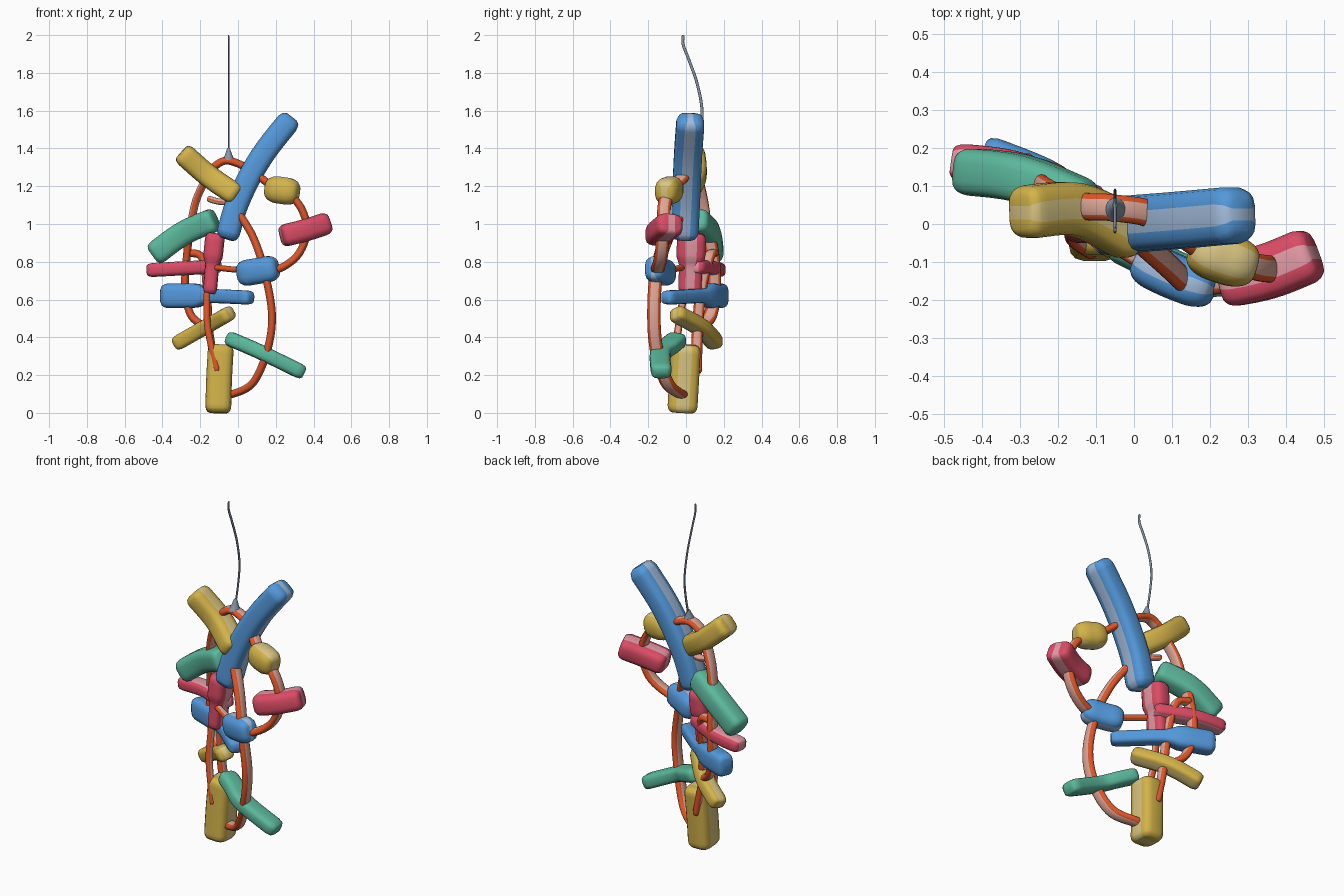
import bpy, bmesh, math
from mathutils import Vector

cube = bpy.data.objects.get("Cube")
if cube:
    bpy.data.objects.remove(cube, do_unlink=True)


def material(name, hex_code):
    srgb = [int(hex_code[i:i + 2], 16) / 255 for i in (0, 2, 4)]
    col = [c / 12.92 if c < 0.04 else ((c + 0.055) / 1.055) ** 2.4 for c in srgb] + [1]
    m = bpy.data.materials.new(name)
    m.use_nodes = True
    m.diffuse_color = col
    m.node_tree.nodes["Principled BSDF"].inputs["Base Color"].default_value = col
    return m


BLUE = material("blue", "5499DB")
YELLOW = material("yellow", "D3B34A")
GREEN = material("green", "5CB89C")
RED = material("red", "DB4C66")
ORANGE = material("orange", "DC5528")
PALE_BLUE = material("pale blue", "A3BDDD")
PALE_YELLOW = material("pale yellow", "DAC683")
PALE_RED = material("pale red", "E59AA6")
PALE_ORANGE = material("pale orange", "DDA596")
STEEL = material("steel", "8794A3")
PALE = {BLUE: PALE_BLUE, YELLOW: PALE_YELLOW, RED: PALE_RED, ORANGE: PALE_ORANGE}


def spline(points, t):
    """Point on a smooth curve through all points, t in 0..1."""
    p = [Vector(q) for q in points]
    p = [2 * p[0] - p[1]] + p + [2 * p[-1] - p[-2]]
    f = t * (len(points) - 1)
    i = min(int(f), len(points) - 2)
    f -= i
    a, b, c, d = p[i:i + 4]
    return 0.5 * (2 * b + (c - a) * f + (2 * a - 5 * b + 4 * c - d) * f ** 2
                  + (3 * b - a - 3 * c + d) * f ** 3)


def sweep(name, points, size, mat, steps, power, stripe, tip, round_len):
    """Sweep a rounded section along a path; size(t) gives width and depth.
    A pale stripe runs along the middle of the edge sides and over the ends."""
    sides = 16
    half = sides // 2
    bm = bmesh.new()
    ts = sorted({0, 0.015, 0.05, 0.1, 0.9, 0.95, 0.985, 1} | {i / steps for i in range(steps + 1)})
    pos = [spline(points, t) for t in ts]
    rings = []
    for i, (t, p) in enumerate(zip(ts, pos)):
        tan = (pos[min(i + 1, len(pos) - 1)] - pos[max(i - 1, 0)]).normalized()
        deep = Vector((0, 1, 0))
        deep = (deep - tan * deep.dot(tan)).normalized()
        wide = tan.cross(deep)
        gap = min(1, min((p - pos[0]).length, (p - pos[-1]).length) / round_len)
        k = tip + (1 - tip) * math.sqrt(1 - (1 - gap) ** 2)
        w, d = size(t)
        ring = []
        for s in range(sides):
            a = math.tau * (s + 0.5) / sides
            c, n = (math.copysign(abs(v) ** power, v) for v in (math.cos(a), math.sin(a)))
            ring.append(bm.verts.new(p + (wide * c * w + deep * n * d) * k / 2))
        rings.append(ring)

    def face(verts, s):
        f = bm.faces.new(verts)
        f.material_index = int(abs(math.sin(math.tau * (s + 1) / sides)) < stripe)

    for r, q in zip(rings, rings[1:]):
        for s in range(sides):
            e = (s + 1) % sides
            face((r[s], r[e], q[e], q[s]), s)
    # end caps in bands that line up with the stripe
    for r in (rings[0], rings[-1]):
        for s in range(-sides // 4, sides // 4 - 1):
            face((r[s], r[s + 1], r[half - 2 - s], r[half - 1 - s]), s)
    bmesh.ops.recalc_face_normals(bm, faces=bm.faces)
    me = bpy.data.meshes.new(name)
    bm.to_mesh(me)
    bm.free()
    me.materials.append(mat)
    if stripe:
        me.materials.append(PALE[mat])
    ob = bpy.data.objects.new(name, me)
    bpy.context.collection.objects.link(ob)
    bpy.ops.object.select_all(action='DESELECT')
    ob.select_set(True)
    bpy.context.view_layer.objects.active = ob
    bpy.ops.object.shade_smooth_by_angle(angle=math.radians(50))


def block(name, points, width, depth, mat, stripe=0.0, end=None, tip=0.65, power=0.58, round_len=0.04):
    """Wooden block; end is an optional narrower width past the middle."""
    def size(t):
        f = min(max((t - 0.42) / 0.12, 0), 1)
        return (width + ((end or width) - width) * f, depth * (1 - 0.2 * f * bool(end)))
    sweep(name, points, size, mat, 16, power, stripe, tip, round_len)


def rope(name, points, width=0.042, depth=0.072, stripe=0.6):
    """Flat oval cord, deeper than it is wide."""
    sweep(name, points, lambda t: (width, depth), ORANGE, 48, 0.9, stripe, 0.7, 0.02)


# Upper blocks
block("large_blue_block", [(-0.06, -0.01, 0.92), (0.0, 0, 1.12), (0.12, 0.01, 1.35), (0.285, 0.025, 1.565)],
      0.125, 0.15, BLUE, 0.2, tip=0.55, round_len=0.05)
block("upper_yellow_block", [(-0.3, 0.03, 1.38), (-0.15, 0.037, 1.25), (0.005, -0.035, 1.145)],
      0.12, 0.14, YELLOW, 0.2)
block("yellow_bead", [(0.15, -0.06, 1.19), (0.235, -0.09, 1.177), (0.32, -0.115, 1.165)],
      0.145, 0.135, YELLOW, 0.5, tip=0.4, power=0.8, round_len=0.07)
block("right_red_block", [(0.23, -0.15, 0.935), (0.35, -0.125, 0.965), (0.475, -0.075, 1.005)],
      0.12, 0.145, RED, 0.2)
block("left_green_block", [(-0.45, 0.14, 0.835), (-0.29, 0.118, 0.95), (-0.12, 0.05, 1.025)],
      0.13, 0.125, GREEN)

# Middle blocks
block("upright_red_block", [(-0.12, 0.03, 0.95), (-0.135, 0.025, 0.8), (-0.15, 0.02, 0.63)],
      0.105, 0.155, RED, 0.2, end=0.075)
block("left_red_bar", [(-0.48, 0.165, 0.755), (-0.3, 0.138, 0.765), (-0.1, 0.045, 0.775)],
      0.075, 0.1, RED, 0.5)
block("small_blue_block", [(0.005, -0.09, 0.735), (0.11, -0.14, 0.752), (0.21, -0.175, 0.77)],
      0.14, 0.12, BLUE, 0.2, tip=0.45, power=0.72, round_len=0.06)
block("long_blue_bar", [(-0.4, 0.19, 0.62), (-0.18, 0.092, 0.62), (0.07, -0.11, 0.61)],
      0.13, 0.1, BLUE, end=0.075)

# Lower blocks
block("lower_yellow_bar", [(-0.33, 0.16, 0.365), (-0.18, 0.08, 0.45), (-0.04, -0.06, 0.53)],
      0.08, 0.095, YELLOW, 0.2)
block("lower_green_bar", [(-0.05, -0.04, 0.395), (0.04, -0.085, 0.357), (0.14, -0.135, 0.312),
                          (0.35, -0.13, 0.21)], 0.08, 0.11, GREEN)
block("bottom_yellow_block", [(-0.105, -0.02, 0), (-0.1, -0.01, 0.18), (-0.09, 0, 0.36)],
      0.138, 0.16, YELLOW, 0.2, power=0.52)

# Ropes
rope("upper_left_rope", [(-0.25, 0.1, 1.0), (-0.22, 0.08, 1.13), (-0.16, 0.05, 1.26)], stripe=0.75)
rope("outer_rope", [(-0.16, 0.05, 1.26), (-0.115, 0.045, 1.312), (-0.05, 0.042, 1.335),
                    (0.06, 0.02, 1.29), (0.18, -0.06, 1.2), (0.31, -0.11, 1.12), (0.365, -0.12, 0.98),
                    (0.32, -0.13, 0.84), (0.21, -0.15, 0.76), (0.1, -0.14, 0.75)])
rope("left_rope", [(-0.25, 0.1, 1.0), (-0.27, 0.14, 0.84), (-0.28, 0.15, 0.66),
                   (-0.25, 0.13, 0.52), (-0.17, 0.08, 0.45)])
rope("inner_rope", [(-0.27, 0.15, 0.85), (-0.19, 0.12, 0.82), (-0.165, 0.08, 0.65),
                    (-0.15, 0.06, 0.42), (-0.11, 0.055, 0.21)], 0.042, 0.06)
rope("front_inner_rope", [(-0.165, -0.01, 0.64), (-0.16, -0.04, 0.45), (-0.11, -0.075, 0.22)], 0.036, 0.04)
rope("right_rope", [(-0.01, -0.02, 1.08), (0.08, -0.1, 0.93), (0.14, -0.155, 0.75), (0.18, -0.17, 0.52),
                    (0.155, -0.155, 0.33), (0.08, -0.1, 0.16), (-0.03, -0.03, 0.1), (-0.1, -0.02, 0.1)])
rope("cross_rope", [(-0.12, -0.02, 0.77), (-0.03, -0.07, 0.76), (0.05, -0.12, 0.755)], 0.032, 0.04)
rope("small_peg", [(-0.16, 0.03, 1.135), (-0.11, 0.02, 1.12), (-0.06, 0, 1.115)], 0.034, 0.045, 0.95)

# Hanging wire and its clasp
sweep("hanging_wire", [(-0.05, 0.045, 1.36), (-0.05, 0.073, 1.48), (-0.05, 0.085, 1.6), (-0.05, 0.06, 1.74),
                       (-0.05, 0.015, 1.87), (-0.05, -0.015, 1.95), (-0.05, -0.015, 2.0)],
      lambda t: (0.008, 0.016), STEEL, 48, 1, 0, 0.7, 0.01)
sweep("wire_clasp", [(-0.05, 0.04, 1.335), (-0.05, 0.043, 1.36), (-0.05, 0.05, 1.4)],
      lambda t: (0.072 - 0.057 * t, 0.078 - 0.06 * t), STEEL, 6, 1, 0, 0.9, 0.01)
